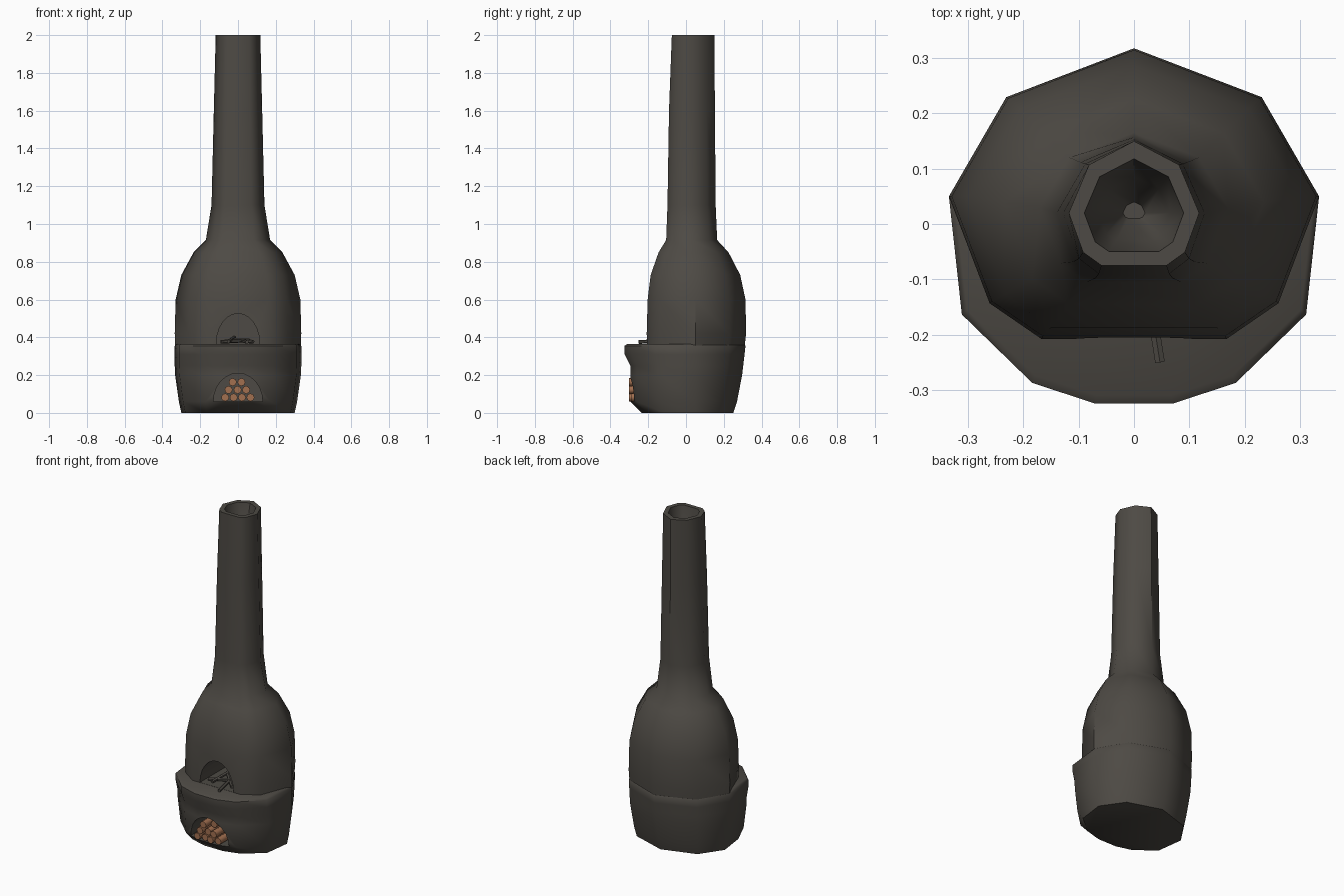
import bpy, bmesh, math
from mathutils import Vector

if "Cube" in bpy.data.objects:
    bpy.data.objects.remove(bpy.data.objects["Cube"])


def material(name, col):
    m = bpy.data.materials.new(name)
    m.diffuse_color = (*col, 1)
    m.use_nodes = True
    m.node_tree.nodes["Principled BSDF"].inputs["Base Color"].default_value = m.diffuse_color
    return m


CLAY = material("dark clay", (0.075, 0.068, 0.058))
WOOD = material("log brown", (0.36, 0.16, 0.08))


def finish(name, bm, mat, angle=50):
    bmesh.ops.recalc_face_normals(bm, faces=bm.faces)
    me = bpy.data.meshes.new(name)
    bm.to_mesh(me)
    bm.free()
    me.materials.append(mat)
    ob = bpy.data.objects.new(name, me)
    bpy.context.collection.objects.link(ob)
    if angle:
        bpy.ops.object.select_all(action='DESELECT')
        ob.select_set(True)
        bpy.context.view_layer.objects.active = ob
        bpy.ops.object.shade_smooth_by_angle(angle=math.radians(angle))
    return ob


def loft(name, half, rings):
    """Mirror a half outline and skin it through rings of (z, half width, back, front, centre y)."""
    outline = half + [(-x, y) for x, y in reversed(half) if x > 0]
    bm = bmesh.new()
    loops = []
    for z, hx, back, front, c in rings:
        loops.append([bm.verts.new((ux * hx, c + uy * ((back - c) if uy > 0 else (c - front)), z))
                      for ux, uy in outline])
    n = len(outline)
    for a, b in zip(loops, loops[1:]):
        for i in range(n):
            j = (i + 1) % n
            bm.faces.new((a[i], a[j], b[j], b[i]))
    bm.faces.new(loops[0])
    bm.faces.new(loops[-1])
    return finish(name, bm, CLAY)


def cut_arch(target, hw, z0, h, y0, y1):
    """Recess with a half-elliptical outline, cut from the front."""
    bm = bmesh.new()
    pts = [(hw * math.cos(math.pi * i / 12), z0 + h * math.sin(math.pi * i / 12)) for i in range(13)]
    f = bm.faces.new([bm.verts.new((x, y0, z)) for x, z in pts])
    ext = bmesh.ops.extrude_face_region(bm, geom=[f])
    bmesh.ops.translate(bm, vec=(0, y1 - y0, 0),
                        verts=[v for v in ext["geom"] if isinstance(v, bmesh.types.BMVert)])
    cutter = finish("arch_cutter", bm, CLAY, 0)
    cutter.hide_render = True
    mod = target.modifiers.new("arch", 'BOOLEAN')
    mod.operation = 'DIFFERENCE'
    mod.solver = 'EXACT'
    mod.object = cutter
    bpy.context.view_layer.objects.active = target
    bpy.ops.object.modifier_apply(modifier=mod.name)
    bpy.data.objects.remove(cutter)


def rod(name, a, b, r, mat, sides=8):
    a, b = Vector(a), Vector(b)
    bm = bmesh.new()
    bmesh.ops.create_cone(bm, cap_ends=True, segments=sides, radius1=r, radius2=r, depth=(b - a).length)
    rot = (b - a).to_track_quat('Z', 'Y')
    for v in bm.verts:
        v.co = rot @ v.co + (a + b) / 2
    return finish(name, bm, mat)


# Upper body and chimney, with the flue sunk into the top
body = loft("body_and_chimney", [(0, 1), (.69, .67), (1, 0), (.78, -.75), (.5, -1)], [
    (.30, .33, .305, -.205, .05),
    (.42, .335, .318, -.208, .05),
    (.60, .33, .315, -.203, .05),
    (.73, .30, .287, -.187, .05),
    (.85, .235, .225, -.145, .04),
    (.915, .17, .165, -.105, .03),
    (1.10, .14, .157, -.098, .02),
    (1.60, .128, .153, -.09, .02),
    (2.00, .118, .15, -.075, .02),
    (2.00, .09, .118, -.05, .02),
    (1.85, .065, .085, -.03, .02),
    (1.75, .02, .04, .01, .02),
])
cut_arch(body, .115, .366, .16, -.5, .08)

# Base with the hearth shelf in front
base = loft("base_with_shelf", [(0, 1), (.69, .67), (1, 0), (.93, -.57), (.55, -.9), (.21, -1)], [
    (0, .30, .25, -.235, .05),
    (.06, .313, .27, -.295, .05),
    (.20, .333, .297, -.295, .05),
    (.25, .335, .303, -.295, .05),
    (.31, .335, .31, -.325, .05),
    (.355, .335, .315, -.325, .05),
    (.365, .325, .305, -.31, .05),
])
cut_arch(base, .13, .06, .15, -.5, -.08)

# Stacked logs in the lower arch
for z, xs in ((.082, (-.068, -.023, .021, .066)), (.122, (-.05, -.002, .043)), (.163, (-.028, .018))):
    for k, x in enumerate(xs):
        front = -.302 + .012 * (k % 2) + (.03 if x > 0 and z > .16 else 0)
        rod("log", (x, front, z), (x, -.09, z), .021, WOOD)

# Charred sticks in the firebox, one poking out over the shelf
for a, b in (((.047, -.25, .375), (.02, -.08, .385)),
             ((-.09, -.16, .376), (.06, -.10, .385)),
             ((.08, -.17, .376), (-.03, -.06, .39)),
             ((-.05, -.18, .378), (-.02, -.02, .40))):
    rod("charred_stick", a, b, .010, CLAY, 6)
